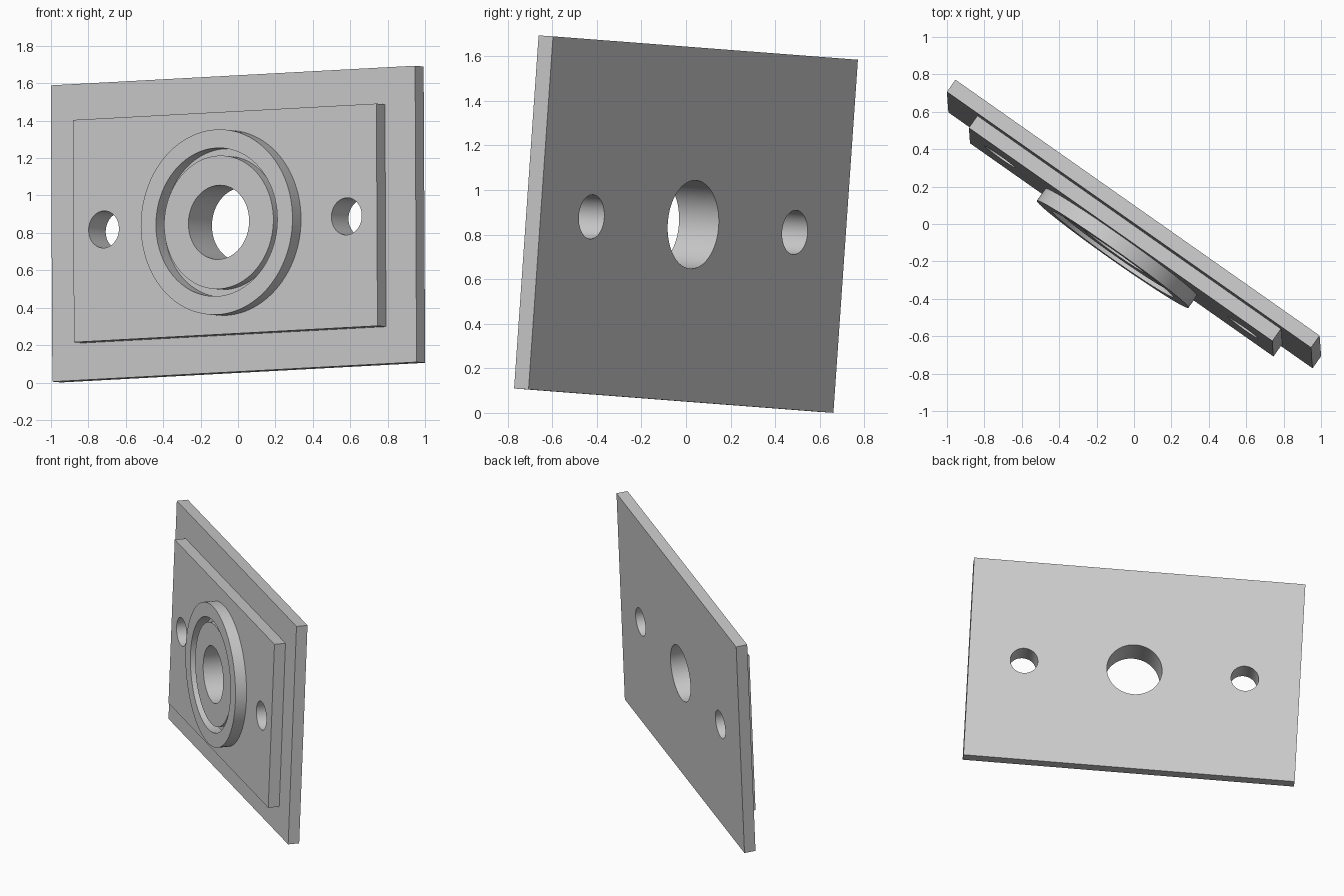
import bpy
import bmesh
import math
from mathutils import Matrix, Vector

cube = bpy.data.objects.get("Cube")
if cube:
    bpy.data.objects.remove(cube, do_unlink=True)

UNIT = 0.0794      # one design unit; the base plate is 30 x 20 x 1
STEPS = 96

# Tilted placement: local x = width, y = towards the back, z = height
across = Vector((1.95, -1.37, 0.105)).normalized()
up = Vector((-0.008, 0.11, 1.585))
up = (up - across * up.dot(across)).normalized()
back = up.cross(across)
PLACE = (Matrix.Translation((0, 0, 0.847))
         @ Matrix((across, back, up)).transposed().to_4x4()
         @ Matrix.Scale(UNIT, 4))

metal = bpy.data.materials.new("plain grey")
grey = (0.6, 0.6, 0.6, 1)
metal.diffuse_color = grey
metal.use_nodes = True
metal.node_tree.nodes["Principled BSDF"].inputs["Base Color"].default_value = grey


def make_object(name, bm):
    bmesh.ops.recalc_face_normals(bm, faces=bm.faces)
    mesh = bpy.data.meshes.new(name)
    bm.to_mesh(mesh)
    bm.free()
    mesh.transform(PLACE)
    mesh.materials.append(metal)
    ob = bpy.data.objects.new(name, mesh)
    bpy.context.collection.objects.link(ob)
    return ob


def activate(ob):
    bpy.ops.object.select_all(action='DESELECT')
    ob.select_set(True)
    bpy.context.view_layer.objects.active = ob


def drill(ob, x, radius):
    """Cut a round hole through a plate from front to back."""
    bm = bmesh.new()
    bmesh.ops.create_cone(bm, cap_ends=True, segments=STEPS, radius1=radius,
                          radius2=radius, depth=10,
                          matrix=Matrix.Translation((x, 0, 0))
                          @ Matrix.Rotation(math.pi / 2, 4, 'X'))
    cutter = make_object("hole_cutter", bm)
    cutter.hide_render = True
    cut = ob.modifiers.new("hole", 'BOOLEAN')
    cut.operation = 'DIFFERENCE'
    cut.solver = 'EXACT'
    cut.object = cutter
    activate(ob)
    bpy.ops.object.modifier_apply(modifier=cut.name)
    bpy.data.objects.remove(cutter, do_unlink=True)


def plate(name, width, height, y):
    """Unit-thick plate with one large and two small holes."""
    bm = bmesh.new()
    bmesh.ops.create_cube(bm, size=1, matrix=Matrix.Translation((0, y, 0))
                          @ Matrix.Diagonal((width, 1, height, 1)))
    ob = make_object(name, bm)
    for x, radius in ((0, 2.5), (-10, 1.25), (10, 1.25)):
        drill(ob, x, radius)
    return ob


def tube(name, inner, outer, y_front, y_back):
    """Rectangular section spun around the plate's axis."""
    bm = bmesh.new()
    section = ((inner, y_front), (outer, y_front), (outer, y_back), (inner, y_back))
    verts = [bm.verts.new((r, y, 0)) for r, y in section]
    edges = [bm.edges.new((verts[i - 1], verts[i])) for i in range(4)]
    bmesh.ops.spin(bm, geom=verts + edges, cent=(0, 0, 0), axis=(0, 1, 0),
                   angle=math.tau, steps=STEPS)
    bmesh.ops.remove_doubles(bm, verts=bm.verts, dist=0.001)
    return make_object(name, bm)


# Two stacked plates, an outer ring, and a slightly lower boss inside it
parts = [
    plate("base_plate", 30, 20, 0),
    plate("raised_plate", 25, 15, -1),
    tube("outer_ring", 5, 6.25, -2.5, -1.5),
    tube("centre_boss", 2.5, 4.5, -2.25, -1.5),
]
for ob in parts:
    activate(ob)
    bpy.ops.object.shade_smooth_by_angle(angle=math.radians(30))
